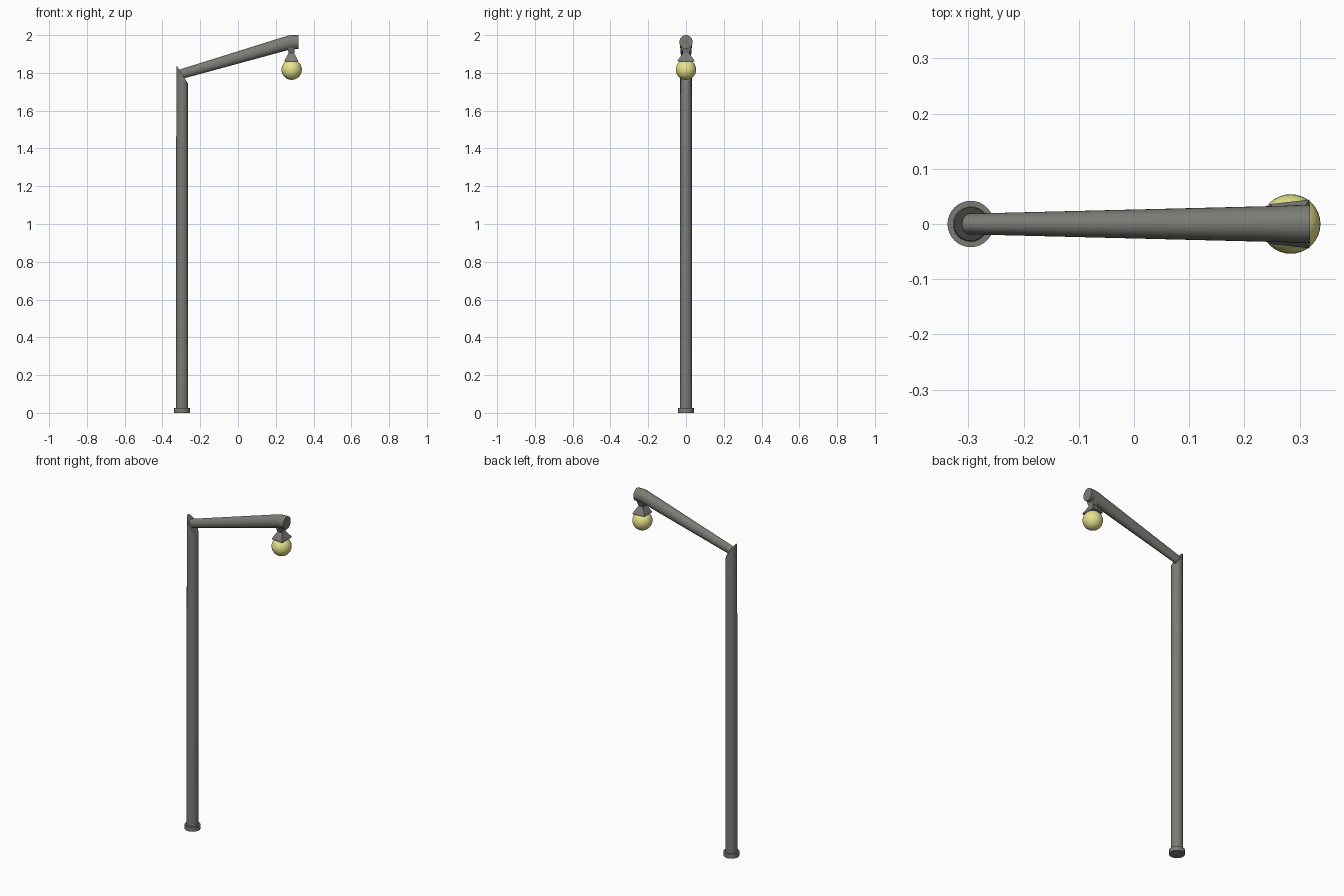
import bpy, bmesh, math
from mathutils import Vector

if "Cube" in bpy.data.objects:
    bpy.data.objects.remove(bpy.data.objects["Cube"])


def material(name, rgb):
    m = bpy.data.materials.new(name)
    m.diffuse_color = (*rgb, 1)
    m.use_nodes = True
    m.node_tree.nodes["Principled BSDF"].inputs["Base Color"].default_value = m.diffuse_color
    return m


METAL = material("dark_metal", (0.2, 0.2, 0.18))
GLOW = material("warm_glass", (0.8, 0.77, 0.27))


def loft(name, rings, mat, smooth=True):
    """Skin a list of equal-length point rings and cap both ends."""
    bm = bmesh.new()
    loops = [[bm.verts.new(p) for p in ring] for ring in rings]
    n = len(loops[0])
    for a, b in zip(loops, loops[1:]):
        for i in range(n):
            j = (i + 1) % n
            bm.faces.new((a[i], a[j], b[j], b[i]))
    bm.faces.new(loops[0][::-1])
    bm.faces.new(loops[-1])
    bmesh.ops.recalc_face_normals(bm, faces=bm.faces[:])
    mesh = bpy.data.meshes.new(name)
    bm.to_mesh(mesh)
    bm.free()
    ob = bpy.data.objects.new(name, mesh)
    bpy.context.collection.objects.link(ob)
    mesh.materials.append(mat)
    if smooth:
        bpy.ops.object.select_all(action='DESELECT')
        ob.select_set(True)
        bpy.context.view_layer.objects.active = ob
        bpy.ops.object.shade_smooth_by_angle(angle=math.radians(35))
    return ob


def circle(x, z, r, slope=0.0, n=32):
    """Horizontal ring; slope tilts it into a slanted cut along x."""
    pts = []
    for i in range(n):
        a = 2 * math.pi * i / n
        dx = r * math.cos(a)
        pts.append((x + dx, r * math.sin(a), z + slope * dx))
    return pts


def arm_ring(x, z, ry, rz, tilt, n=32):
    """Elliptical ring facing along the arm, tilted upward by an angle."""
    pts = []
    for i in range(n):
        a = 2 * math.pi * i / n
        h = rz * math.sin(a)
        pts.append((x - h * math.sin(tilt), ry * math.cos(a), z + h * math.cos(tilt)))
    return pts


def quad(x0, x1, y0, y1, z):
    return [(x0, -y0, z), (x1, -y1, z), (x1, y1, z), (x0, y0, z)]


PX = -0.296

# Base flange
loft("base_flange", [circle(PX, 0, 0.042), circle(PX, 0.026, 0.042)], METAL)

# Pole with slanted top
loft("pole", [circle(PX, 0.01, 0.0325), circle(PX, 1.793, 0.0305, -1.58)], METAL)

# Arm widening outward, bending level at the tip
T = math.radians(16.4)
loft("arm", [
    arm_ring(-0.31, 1.791, 0.0185, 0.0255, T),
    arm_ring(0.272, 1.961, 0.033, 0.037, T * 0.8),
    arm_ring(0.290, 1.963, 0.034, 0.037, T * 0.3),
    arm_ring(0.319, 1.963, 0.035, 0.037, 0),
], METAL)

# Four-sided hourglass lamp holder
loft("lamp_holder", [
    quad(0.262, 0.302, 0.026, 0.028, 1.935),
    quad(0.268, 0.298, 0.016, 0.016, 1.905),
    quad(0.246, 0.318, 0.036, 0.044, 1.866),
    quad(0.246, 0.318, 0.036, 0.044, 1.861),
], METAL, smooth=False)

# Globe bulb
bpy.ops.mesh.primitive_uv_sphere_add(segments=32, ring_count=16, radius=0.054,
                                     location=(0.284, 0, 1.817))
bulb = bpy.context.object
bulb.name = "bulb"
bulb.data.materials.append(GLOW)
bpy.ops.object.shade_smooth()
